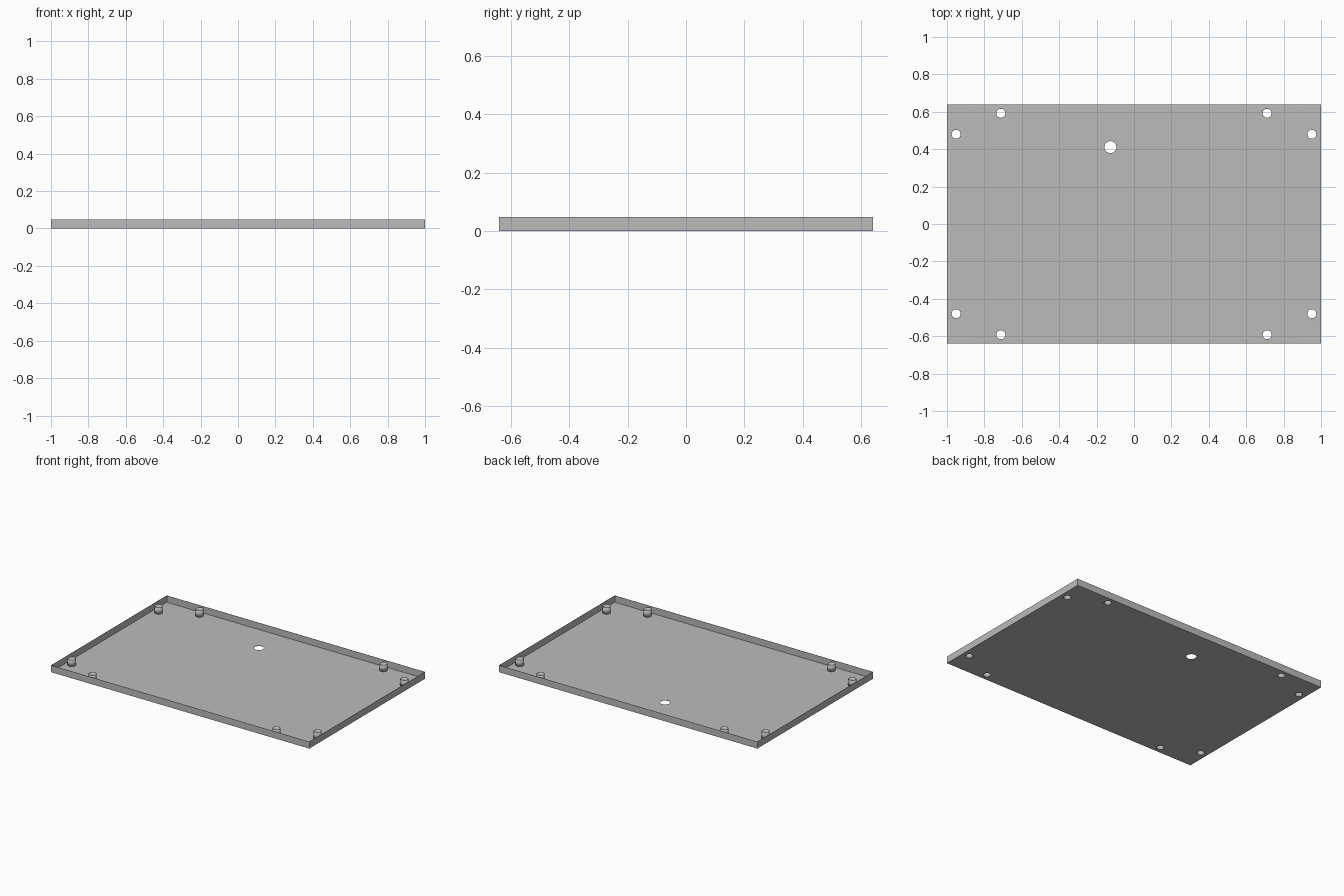
import bpy
import bmesh
from math import cos, sin, tau

cube = bpy.data.objects.get("Cube")
if cube:
    bpy.data.objects.remove(cube, do_unlink=True)

HALF_X, HALF_Y, HEIGHT = 1.0, 0.64, 0.048
SHEET = 0.002
POST_RADIUS, HOLE_RADIUS, SIDES = 0.026, 0.032, 32
POSTS = [(sx * x, sy * y) for x, y in ((0.951, 0.48), (0.712, 0.592))
         for sx in (-1, 1) for sy in (-1, 1)]

grey = bpy.data.materials.new("plain grey")
grey.use_nodes = True
grey.diffuse_color = (0.5, 0.5, 0.5, 1)
grey.node_tree.nodes["Principled BSDF"].inputs["Base Color"].default_value = grey.diffuse_color


def loop(bm, points):
    """Closed ring of edges on the ground."""
    verts = [bm.verts.new((x, y, 0)) for x, y in points]
    return [bm.edges.new((a, b)) for a, b in zip(verts, verts[1:] + verts[:1])]


def circle(x, y, radius):
    return [(x + radius * cos(tau * i / SIDES), y + radius * sin(tau * i / SIDES))
            for i in range(SIDES)]


def raise_walls(bm, edges):
    result = bmesh.ops.extrude_edge_only(bm, edges=edges)["geom"]
    verts = [v for v in result if isinstance(v, bmesh.types.BMVert)]
    bmesh.ops.translate(bm, verts=verts, vec=(0, 0, HEIGHT))


def finish(bm, name):
    mesh = bpy.data.meshes.new(name)
    bm.to_mesh(mesh)
    bm.free()
    mesh.materials.append(grey)
    obj = bpy.data.objects.new(name, mesh)
    bpy.context.collection.objects.link(obj)
    solid = obj.modifiers.new("sheet thickness", 'SOLIDIFY')
    solid.thickness = SHEET
    solid.offset = -1
    return obj


# Tray: pierced floor with a thin upright rim
bm = bmesh.new()
rim = loop(bm, [(-HALF_X, -HALF_Y), (HALF_X, -HALF_Y), (HALF_X, HALF_Y), (-HALF_X, HALF_Y)])
edges = list(rim)
for x, y in POSTS:
    edges += loop(bm, circle(x, y, POST_RADIUS))
edges += loop(bm, circle(-0.126, 0.411, HOLE_RADIUS))
bmesh.ops.triangle_fill(bm, edges=edges, use_beauty=True, normal=(0, 0, -1))
raise_walls(bm, rim)
bmesh.ops.recalc_face_normals(bm, faces=bm.faces[:])
bm.faces.ensure_lookup_table()
if any(f.normal.z > 0.5 for f in bm.faces):
    bmesh.ops.reverse_faces(bm, faces=bm.faces[:])
finish(bm, "tray")

# Hollow screw posts rising from the floor holes
for number, (x, y) in enumerate(POSTS, 1):
    bm = bmesh.new()
    raise_walls(bm, loop(bm, circle(0, 0, POST_RADIUS)))
    for face in bm.faces:
        face.normal_update()
        face.smooth = True
        if face.normal.dot(face.calc_center_median()) < 0:
            face.normal_flip()
    post = finish(bm, f"screw_post_{number}")
    post.location = (x, y, 0)
    bpy.context.view_layer.objects.active = post
    bpy.ops.object.select_all(action='DESELECT')
    post.select_set(True)
    bpy.ops.object.shade_smooth_by_angle()
